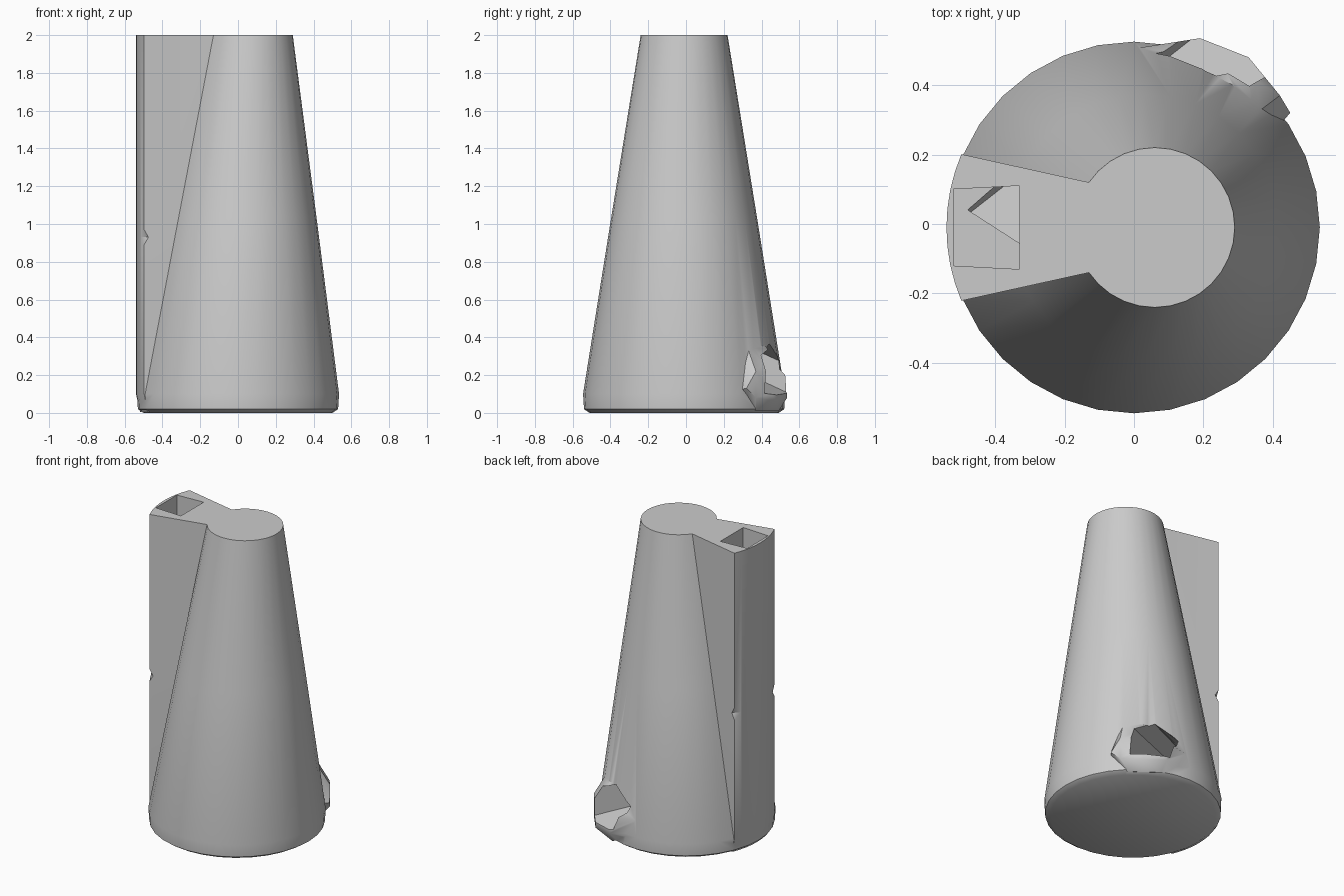
import bpy, bmesh
from math import sin, cos, pi, radians
from mathutils import Vector

if "Cube" in bpy.data.objects:
    bpy.data.objects.remove(bpy.data.objects["Cube"])

CY = -0.01


def make(name, rings):
    """Closed solid lofted through equal-length rings of points."""
    bm = bmesh.new()
    loops = [[bm.verts.new(p) for p in r] for r in rings]
    n = len(loops[0])
    for a, b in zip(loops, loops[1:]):
        for i in range(n):
            j = (i + 1) % n
            bm.faces.new((a[i], a[j], b[j], b[i]))
    bm.faces.new(loops[0][::-1])
    bm.faces.new(loops[-1])
    bmesh.ops.recalc_face_normals(bm, faces=bm.faces)
    me = bpy.data.meshes.new(name)
    bm.to_mesh(me)
    bm.free()
    ob = bpy.data.objects.new(name, me)
    bpy.context.collection.objects.link(ob)
    return ob


def hull(name, pts):
    bm = bmesh.new()
    for p in pts:
        bm.verts.new(p)
    r = bmesh.ops.convex_hull(bm, input=bm.verts)
    bmesh.ops.recalc_face_normals(bm, faces=bm.faces)
    me = bpy.data.meshes.new(name)
    bm.to_mesh(me)
    bm.free()
    ob = bpy.data.objects.new(name, me)
    bpy.context.collection.objects.link(ob)
    return ob


def circle(cx, r, z, n=32):
    return [(cx + r * cos(2 * pi * i / n), CY + r * sin(2 * pi * i / n), z) for i in range(n)]


def prism(outline, z0, z1):
    return [[(x, y, z) for x, y in outline] for z in (z0, z1)]


def combine(target, other, op):
    m = target.modifiers.new(other.name, 'BOOLEAN')
    m.operation, m.object, m.solver = op, other, 'EXACT'
    bpy.context.view_layer.objects.active = target
    bpy.ops.object.modifier_apply(modifier=m.name)
    bpy.data.objects.remove(other)


# Leaning tapered tower with a rounded foot
tower = make("tower", [circle(0, 0.50, 0), circle(0, 0.53, 0.02), circle(0, 0.535, 0.1),
                       circle(0.03, 0.385, 1.04), circle(0.06, 0.23, 2)])

# Upright chute whose outer face follows the foot circle
arc = [(0.54 * cos(a), CY + 0.54 * sin(a)) for a in (radians(180 + 23 * k / 4) for k in range(-4, 5))]
chute_plan = arc + [(-0.13, -0.14), (0, -0.12), (0, 0.10), (-0.13, 0.12)]
foot_plan = [(x * 0.96, y * 0.96) for x, y in chute_plan]
chute = make("chute", [[(x, y, 0.005) for x, y in foot_plan]] + prism(chute_plan, 0.1, 2))
combine(tower, chute, 'UNION')

# Bulging collar around the exit at the back right
collar = hull("collar", [
    (0, 0.5, 0.08), (0, 0.505, 0.2), (0.19, 0.535, 0.08), (0.19, 0.535, 0.2), (0.33, 0.48, 0.06),
    (0.33, 0.48, 0.22), (0.42, 0.37, 0.08), (0.42, 0.37, 0.22), (0.45, 0.32, 0.13),
    (0.2, 0.49, 0.01), (0.36, 0.37, 0.01), (0.27, 0.43, 0.34), (0.2, 0.40, 0.39),
    (0.34, 0.31, 0.39), (0.1, 0.3, 0.1), (0.3, 0.15, 0.1)])
combine(tower, collar, 'UNION')

# Entry shaft
shaft = make("shaft_cutter", prism([(-0.52, -0.12), (-0.33, -0.13), (-0.33, 0.11), (-0.52, 0.10)], 0.4, 2.1))
combine(tower, shaft, 'DIFFERENCE')

# Five-sided exit tunnel, sloping up towards the shaft
mouth, inner = Vector((0.42, 0.60, 0.16)), Vector((-0.40, -0.01, 0.45))
side = Vector((-0.84, 0.54, 0))
section = [(-0.14, -0.11), (0.11, -0.11), (0.145, 0.03), (0, 0.13), (-0.125, 0.08)]
tunnel = make("tunnel_cutter", [[mouth + side * u + Vector((0, 0, v)) for u, v in section],
                                [inner + side * u * 0.75 + Vector((0, 0, v)) for u, v in section]])
combine(tower, tunnel, 'DIFFERENCE')

# Small nicks in the two chute corners
for y in (-0.25, 0.23):
    nick = hull("nick_cutter", [(-0.53 + dx, y + dy, 0.93 + dz) for dx, dy, dz in
                                ((0.09, 0, 0), (-0.09, 0, 0), (0, 0.09, 0), (0, -0.09, 0), (0, 0, 0.13), (0, 0, -0.13))])
    combine(tower, nick, 'DIFFERENCE')

bpy.ops.object.select_all(action='DESELECT')
tower.select_set(True)
bpy.context.view_layer.objects.active = tower
bpy.ops.object.shade_smooth_by_angle(angle=radians(40))
